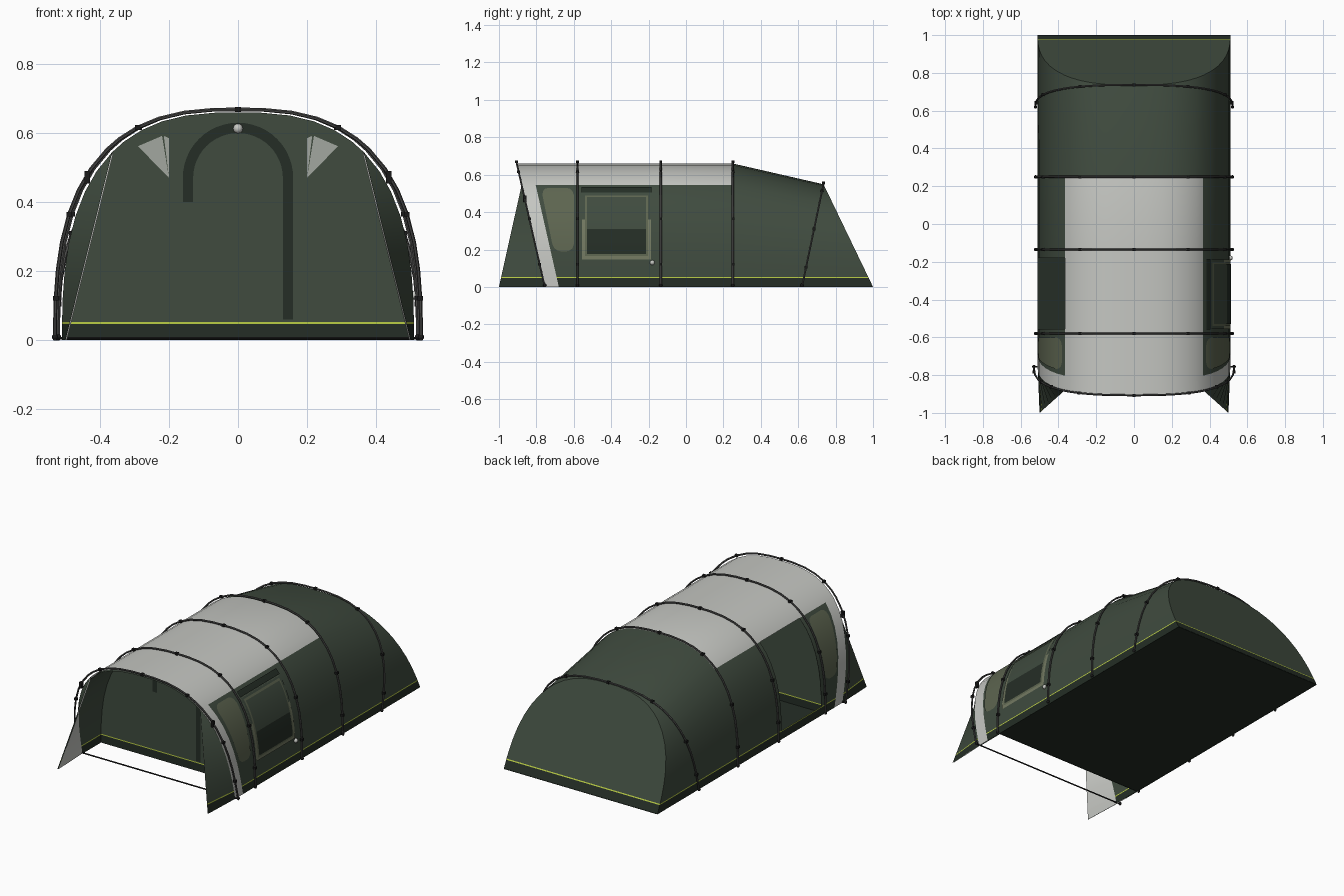
import bpy
from math import radians, sin, cos, pi, sqrt
from mathutils import Vector

cube = bpy.data.objects.get("Cube")
if cube:
    bpy.data.objects.remove(cube, do_unlink=True)

W, H, POWER = 0.51, 0.66, 2.7
SKIRT, LINE, EAVE = 0.047, 0.053, 0.545
FRONT, STRIP, WALL = (-0.755, -0.227), (-0.68, -0.227), (-0.58, 0)
REAR = (1.0, -0.482)


def material(name, r, g, b):
    m = bpy.data.materials.new(name)
    m.use_nodes = True
    m.diffuse_color = (r, g, b, 1)
    m.node_tree.nodes["Principled BSDF"].inputs["Base Color"].default_value = (r, g, b, 1)
    return m


GREEN = material("dark green fabric", 0.05, 0.07, 0.049)
SKIRTING = material("groundsheet green", 0.018, 0.027, 0.019)
LIME = material("lime piping", 0.5, 0.62, 0.06)
LIGHT = material("light grey fabric", 0.56, 0.57, 0.54)
BLACK = material("black fittings", 0.01, 0.01, 0.01)
POLE = material("grey pole", 0.07, 0.07, 0.068)
VENT = material("vent grey", 0.36, 0.39, 0.35)
OLIVE = material("olive window", 0.11, 0.13, 0.08)
FRAME = material("window frame olive", 0.17, 0.19, 0.12)
BODY = [GREEN, SKIRTING, LIME, LIGHT]


def mesh_object(name, verts, faces, mats, indices=None, smooth=True):
    me = bpy.data.meshes.new(name)
    me.from_pydata([tuple(v) for v in verts], [], faces)
    for m in mats:
        me.materials.append(m)
    if indices:
        me.polygons.foreach_set("material_index", indices)
    ob = bpy.data.objects.new(name, me)
    bpy.context.collection.objects.link(ob)
    if smooth:
        bpy.ops.object.select_all(action="DESELECT")
        ob.select_set(True)
        bpy.context.view_layer.objects.active = ob
        bpy.ops.object.shade_smooth_by_angle(angle=radians(40))
    return ob


def grid(name, rows, mats, rule=None, keep=None):
    """Quads between rows of points; rule picks the material, keep drops faces."""
    n = len(rows[0])
    faces, idx = [], []
    for i in range(len(rows) - 1):
        for j in range(n - 1):
            quad = [i * n + j, i * n + j + 1, (i + 1) * n + j + 1, (i + 1) * n + j]
            c = sum((Vector(rows[k // n][k % n]) for k in quad), Vector()) / 4
            if keep and not keep(c):
                continue
            faces.append(quad)
            idx.append(rule(c, i, j) if rule else 0)
    return mesh_object(name, [p for r in rows for p in r], faces, mats, idx)


def half_width(z):
    return W * max(0, 1 - (z / H) ** POWER) ** (1 / POWER)


def height_scale(y):
    return 1 - 0.347 * max(0, y - 0.25)


def on_plane(x, z0, plane):
    """Point of the tunnel profile where it meets the plane y = a + b z."""
    y = plane[0]
    for _ in range(12):
        z = z0 * (height_scale(y) if z0 > 0.06 else 1)
        y = plane[0] + plane[1] * z
    return Vector((x, y, z))


# Tunnel cross-section, right half then mirrored
side_z = [0, SKIRT, LINE, 0.12, 0.2, 0.28, 0.36, 0.43, 0.49, EAVE]
half = [(half_width(z), z) for z in side_z]
half += [(x, H * (1 - (x / W) ** POWER) ** (1 / POWER)) for x in (0.33, 0.28, 0.22, 0.15, 0.07)]
profile = half + [(0, H)] + [(-x, z) for x, z in reversed(half)]


def ring(plane, sx=1, sz=1):
    return [on_plane(x * sx, z * sz, plane) for x, z in profile]


def height_rule(z):
    return 1 if z < SKIRT else 2 if z < LINE else 0


# Outer shell, with the side doorway left open
columns = [FRONT, STRIP, WALL, (-0.555, 0), (-0.18, 0), (-0.13, 0), (0.25, 0), REAR]


def shell_rule(c, i, j):
    if i == 0 or (i < 6 and c.z > EAVE):
        return 3
    return height_rule(c.z)


def outside_doorway(c):
    return not (c.x < 0 and -0.555 < c.y < -0.18 and LINE < c.z < EAVE)


grid("tent_shell", [ring(c) for c in columns], BODY, shell_rule, outside_doorway)
grid("porch_lining", [ring(c, 0.988, 0.988) for c in columns[:3]], BODY,
     lambda c, i, j: height_rule(c.z))


# Flat end walls
def end_wall(name, plane):
    rows = [[on_plane(x, z, plane), on_plane(-x, z, plane)] for x, z in half + [(0, H)]]
    grid(name, rows, BODY, lambda c, i, j: height_rule(c.z))


end_wall("porch_wall", WALL)
end_wall("back_wall", REAR)
mesh_object("groundsheet", [(-W, -0.58, 0.003), (W, -0.58, 0.003), (W, 1, 0.003), (-W, 1, 0.003)],
            [(0, 1, 2, 3)], [SKIRTING], smooth=False)

# Front wings, dark outside and light inside
for side, label in ((1, "left"), (-1, "right")):
    tip, top = Vector((0.5 * side, -1, 0)), on_plane(half_width(EAVE) * side, EAVE, FRONT)
    for inset, part in ((0, "wing"), (0.004, "wing_lining")):
        shift = Vector((-inset * side, inset, 0))
        rows = [[on_plane(half_width(z) * side, z, FRONT) + shift,
                 tip.lerp(top, z / EAVE) + shift] for z in side_z]
        grid(f"{label}_{part}", rows, BODY,
             lambda c, i, j: 3 if inset else height_rule(c.z))


# Plates lying on the curved sides
def side_panel(name, mat, side, y0, y1, z0, z1, off, slant=0, radius=0):
    rows, n = [], 14
    for i in range(n + 1):
        t = (1 - cos(pi * i / n)) / 2
        z = z0 + (z1 - z0) * t
        d = max(0, radius - min(z - z0, z1 - z))
        cut = radius - sqrt(max(0, radius ** 2 - d ** 2))
        x = (half_width(z) + off) * side
        rows.append([(x, y0 + cut + slant * (z - z1), z), (x, y1 - cut, z)])
    grid(name, rows, [mat])


for side, label in ((1, "left"), (-1, "right")):
    side_panel(f"{label}_porch_window", OLIVE, side, -0.775, -0.6, 0.19, 0.53, 0.004, -0.2, 0.04)
side_panel("window_surround", FRAME, 1, -0.555, -0.187, 0.148, 0.5, 0.004)
side_panel("window_upper_border", GREEN, 1, -0.555, -0.187, 0.36, 0.5, 0.005)
side_panel("window_inner_frame", OLIVE, 1, -0.54, -0.203, 0.165, 0.49, 0.006)
side_panel("window_upper_pane", GREEN, 1, -0.53, -0.213, 0.31, 0.48, 0.008)
side_panel("window_lower_pane", SKIRTING, 1, -0.53, -0.213, 0.175, 0.31, 0.008)
side_panel("rolled_blind", SKIRTING, 1, -0.558, -0.185, 0.505, 0.533, 0.007)

# Zip arch of the porch door
path = [(-1, 0, 0.40)] + [(-cos(pi * i / 24), sin(pi * i / 24), 0.47) for i in range(25)] + [(1, 0, 0.06)]
grid("door_zip", [[(r * u, -0.584, z + r * v) for r in (0.16, 0.13)] for u, v, z in path], [SKIRTING])

# Triangular vents, each in two pleats
for side, label in ((1, "left"), (-1, "right")):
    pts = [(0.2, 0.47), (0.2, 0.585), (0.215, 0.592), (0.22, 0.592), (0.29, 0.562)]
    mesh_object(f"{label}_vent", [(x * side, -0.584, z) for x, z in pts],
                [(0, 1, 2), (0, 3, 4)], [VENT], smooth=False)


# Poles and fittings
def tube(name, points, radius, mat):
    cu = bpy.data.curves.new(name, "CURVE")
    cu.dimensions = "3D"
    cu.bevel_depth, cu.bevel_resolution = radius, 1
    sp = cu.splines.new("POLY")
    sp.points.add(len(points) - 1)
    for p, q in zip(sp.points, points):
        p.co = (*q, 1)
    cu.materials.append(mat)
    ob = bpy.data.objects.new(name, cu)
    bpy.context.collection.objects.link(ob)
    bpy.ops.object.select_all(action="DESELECT")
    ob.select_set(True)
    bpy.context.view_layer.objects.active = ob
    bpy.ops.object.convert(target="MESH")
    bpy.ops.object.shade_smooth_by_angle(angle=radians(50))


def box(name, centre, size, mat):
    bpy.ops.mesh.primitive_cube_add(size=1, location=centre)
    ob = bpy.context.object
    ob.name, ob.scale = name, size
    ob.data.materials.append(mat)


def ball(name, centre, radius, mat):
    bpy.ops.mesh.primitive_uv_sphere_add(segments=12, ring_count=8, radius=radius, location=centre)
    bpy.context.object.name = name
    bpy.context.object.data.materials.append(mat)
    bpy.ops.object.shade_smooth()


hoops = {"front": FRONT, "porch": WALL, "middle": (-0.135, 0), "ridge": (0.25, 0), "back": (0.62, 0.209)}
for label, plane in hoops.items():
    grow = 1.04 if label == "front" else 1.022
    points = ring(plane, grow, 1.013)
    tube(f"{label}_hoop", points, 0.0055, POLE)
    last = len(points) - 1
    for k in (3, 6, 11, 15, last - 11, last - 6, last - 3):
        box(f"{label}_hoop_clip", points[k], (0.016, 0.016, 0.014), BLACK)
    for k in (0, last):
        ball(f"{label}_hoop_foot", points[k] + Vector((0, 0, 0.009)), 0.009, BLACK)

tube("front_strap", [(-0.53, -0.755, 0.005), (0.53, -0.755, 0.005)], 0.004, BLACK)
for side in (1, -1):
    box("hoop_buckle", (0.437 * side, -0.862, 0.472), (0.016, 0.018, 0.036), BLACK)
ball("cable_port", (half_width(0.13) + 0.002, -0.18, 0.13), 0.013, LIGHT)
ball("door_button", (0, -0.584, 0.613), 0.014, LIGHT)
